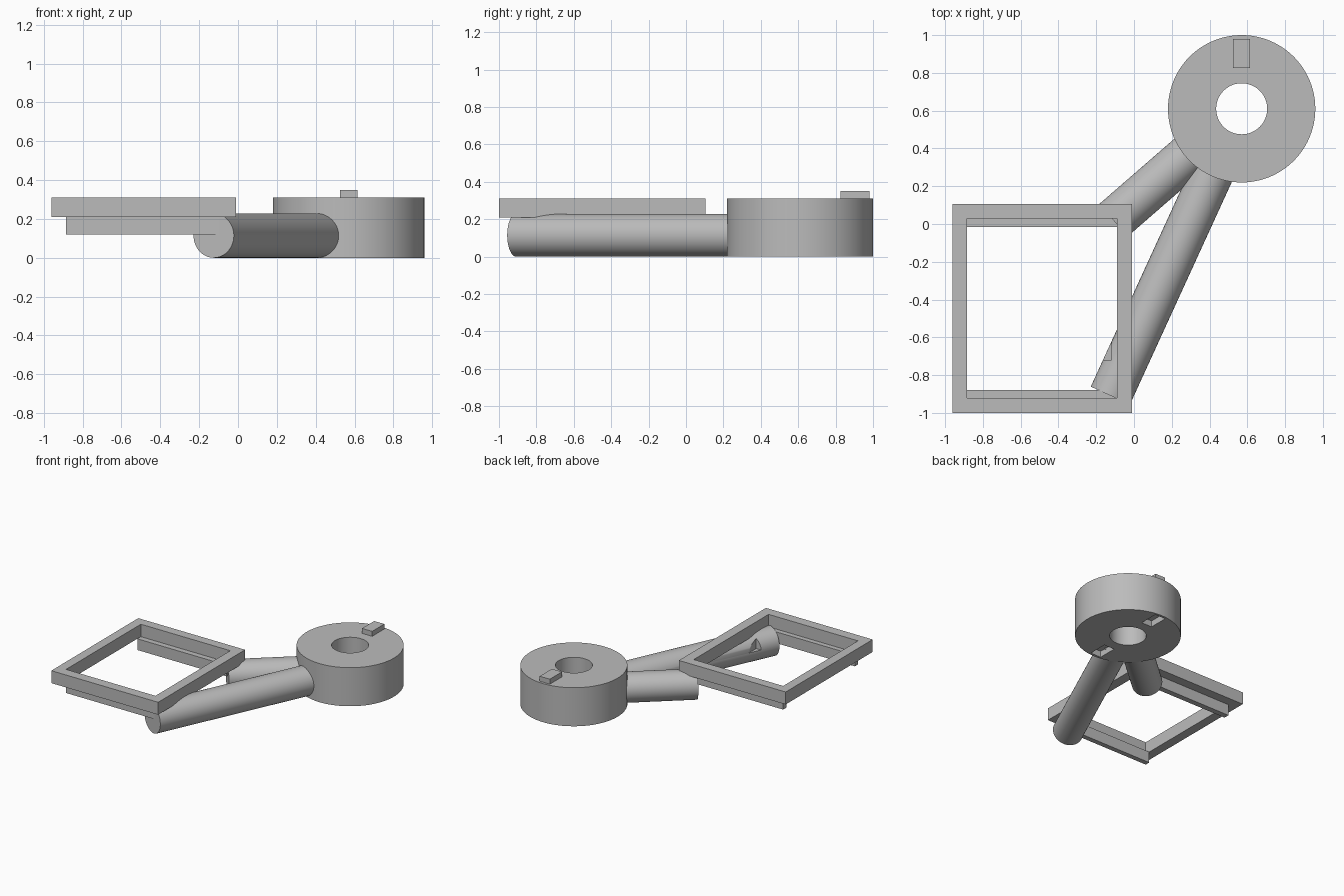
import bpy, bmesh, math
from mathutils import Vector, Matrix

if "Cube" in bpy.data.objects:
    bpy.data.objects.remove(bpy.data.objects["Cube"])

grey = bpy.data.materials.new("plain grey")
grey.diffuse_color = (0.5, 0.5, 0.5, 1)
grey.use_nodes = True
grey.node_tree.nodes["Principled BSDF"].inputs["Base Color"].default_value = grey.diffuse_color

RING = Vector((0.57, 0.61, 0))
ARM_R = 0.114


def finish(name, bm, smooth=False):
    bmesh.ops.recalc_face_normals(bm, faces=bm.faces)
    me = bpy.data.meshes.new(name)
    bm.to_mesh(me)
    bm.free()
    ob = bpy.data.objects.new(name, me)
    bpy.context.collection.objects.link(ob)
    me.materials.append(grey)
    if smooth:
        shade(ob)
    return ob


def shade(ob):
    bpy.ops.object.select_all(action='DESELECT')
    ob.select_set(True)
    bpy.context.view_layer.objects.active = ob
    bpy.ops.object.shade_smooth_by_angle(angle=math.radians(30))


def box(name, x, y, z):
    bm = bmesh.new()
    bmesh.ops.create_cube(bm, size=1)
    for v in bm.verts:
        v.co = [r[0] if c < 0 else r[1] for c, r in zip(v.co, (x, y, z))]
    return finish(name, bm)


def cut(ob, cutter):
    mod = ob.modifiers.new("cut", 'BOOLEAN')
    mod.operation = 'DIFFERENCE'
    mod.solver = 'EXACT'
    mod.object = cutter
    bpy.context.view_layer.objects.active = ob
    bpy.ops.object.modifier_apply(modifier=mod.name)
    bpy.data.objects.remove(cutter)


def arm(name, angle, length):
    # round bar running from inside the ring outwards, lying on the ground
    start = 0.3
    d = Vector((-math.cos(angle), -math.sin(angle), 0))
    bm = bmesh.new()
    bmesh.ops.create_cone(bm, cap_ends=True, segments=64, radius1=ARM_R,
                          radius2=ARM_R, depth=length - start)
    mid = RING + d * (start + length) / 2 + Vector((0, 0, ARM_R))
    bm.transform(Matrix.Translation(mid) @ d.to_track_quat('Z', 'Y').to_matrix().to_4x4())
    return finish(name, bm)


def square_loop(bm, x, y, z):
    return [bm.verts.new((a, b, z)) for a, b in
            ((x[0], y[0]), (x[1], y[0]), (x[1], y[1]), (x[0], y[1]))]


# Ring: rectangular profile revolved around the hole axis
bm = bmesh.new()
profile = [bm.verts.new(RING + Vector((r, 0, z)))
           for r, z in ((0.135, 0), (0.39, 0), (0.39, 0.31), (0.135, 0.31))]
edges = [bm.edges.new((profile[i], profile[(i + 1) % 4])) for i in range(4)]
bmesh.ops.spin(bm, geom=profile + edges, cent=RING, axis=(0, 0, 1),
               angle=math.tau, steps=96, use_merge=True)
bmesh.ops.remove_doubles(bm, verts=bm.verts, dist=1e-4)
ring = finish("ring", bm)

# Two pockets on the underside of the ring
for s in (-1, 1):
    ys = sorted((RING.y + s * 0.215, RING.y + s * 0.37))
    cut(ring, box("pocket_cutter", (RING.x - 0.047, RING.x + 0.047), ys, (-0.05, 0.05)))
shade(ring)

# Locating tab on top of the ring
box("tab", (0.525, 0.615), (0.825, 0.98), (0.30, 0.35))

# Arms, the long one notched beside the frame opening
long_arm = arm("long_arm", math.radians(65.4), 1.67)
cut(long_arm, box("notch_cutter", (-0.85, -0.12), (-0.72, -0.18), (0.12, 0.4)))
shade(long_arm)
shade(arm("short_arm", math.radians(41), 0.9))

# Open rectangular frame
bm = bmesh.new()
outer, inner = ((-0.96, -0.01), (-1.0, 0.105)), ((-0.885, -0.09), (-0.92, 0.03))
loops = [square_loop(bm, *rect, z) for rect, z in
         ((outer, 0.21), (outer, 0.31), (inner, 0.31), (inner, 0.21))]
for k in range(4):
    a, b = loops[k], loops[(k + 1) % 4]
    for i in range(4):
        j = (i + 1) % 4
        bm.faces.new((a[i], a[j], b[j], b[i]))
finish("frame", bm)

# Support rails under the frame
box("front_rail", (-0.885, -0.09), (-0.92, -0.88), (0.12, 0.21))
box("back_rail", (-0.885, -0.09), (-0.015, 0.03), (0.12, 0.21))
